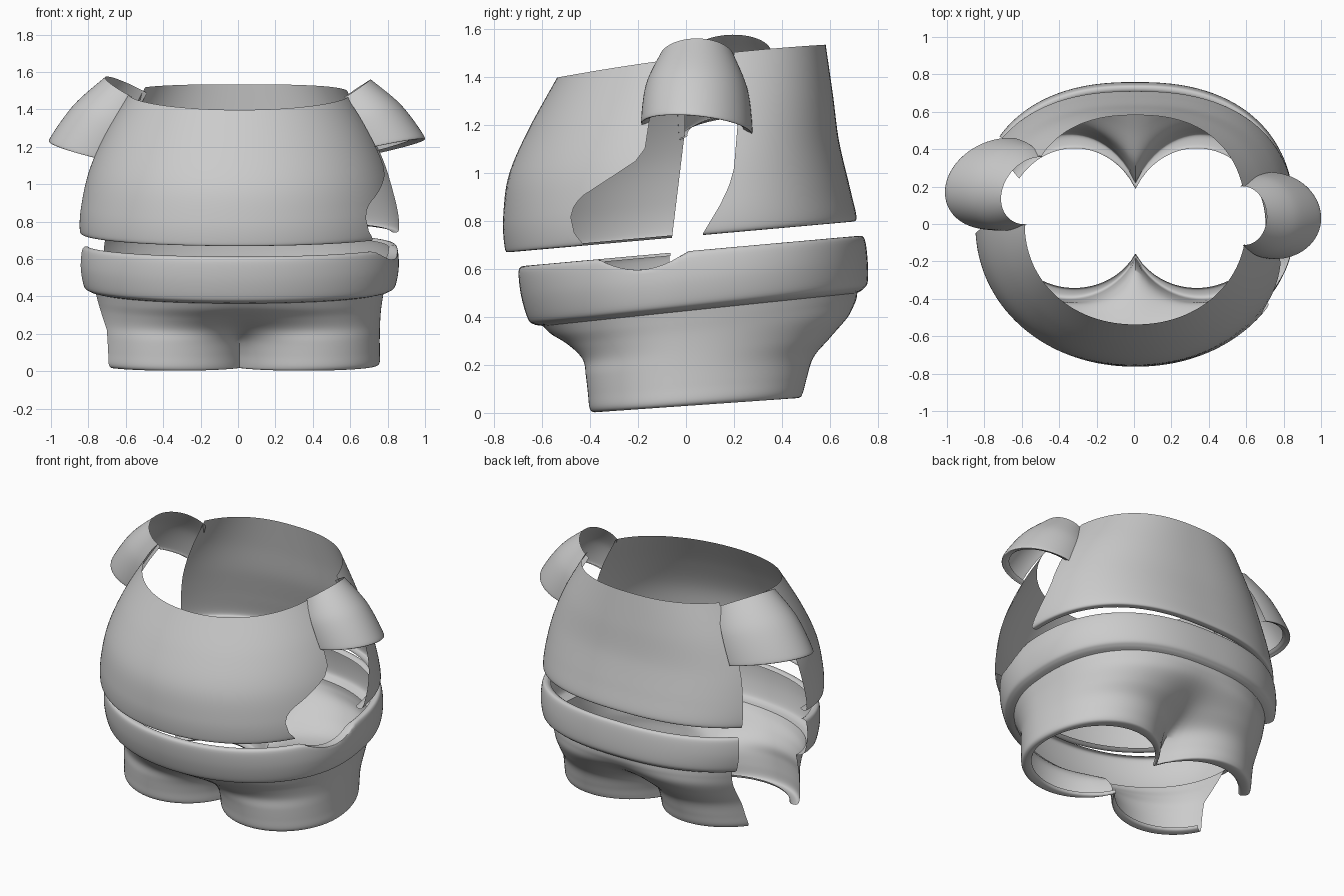
import bpy, bmesh
from math import sin, cos, asin, pi, sqrt, radians

if "Cube" in bpy.data.objects:
    bpy.data.objects.remove(bpy.data.objects["Cube"])


def smooth_rows(rows, sub=6):
    """Catmull-Rom resampling of a list of equal-length tuples."""
    out = []
    for i in range(len(rows) - 1):
        p0, p1 = rows[max(i - 1, 0)], rows[i]
        p2, p3 = rows[i + 1], rows[min(i + 2, len(rows) - 1)]
        for k in range(sub):
            t = k / sub
            out.append(tuple(
                0.5 * (2 * b + (c - a) * t + (2 * a - 5 * b + 4 * c - d) * t * t
                       + (3 * b - a - 3 * c + d) * t ** 3)
                for a, b, c, d in zip(p0, p1, p2, p3)))
    out.append(rows[-1])
    return out


def lerp_table(table, z):
    """Linear lookup in a (z, value) table."""
    if z <= table[0][0]:
        return table[0][1]
    for (z0, v0), (z1, v1) in zip(table, table[1:]):
        if z <= z1:
            return v0 + (v1 - v0) * (z - z0) / (z1 - z0)
    return table[-1][1]


def grids_to_object(name, grids):
    bm = bmesh.new()
    for grid in grids:
        vs = [[bm.verts.new(p) for p in row] for row in grid]
        for r0, r1 in zip(vs, vs[1:]):
            for j in range(len(r0) - 1):
                bm.faces.new((r0[j], r0[j + 1], r1[j + 1], r1[j]))
    bmesh.ops.remove_doubles(bm, verts=bm.verts, dist=1e-5)
    bmesh.ops.recalc_face_normals(bm, faces=bm.faces)
    me = bpy.data.meshes.new(name)
    bm.to_mesh(me)
    bm.free()
    ob = bpy.data.objects.new(name, me)
    bpy.context.collection.objects.link(ob)
    bpy.ops.object.select_all(action='DESELECT')
    ob.select_set(True)
    bpy.context.view_layer.objects.active = ob
    bpy.ops.object.shade_smooth_by_angle(angle=radians(60))
    return ob


def section(level, u):
    """Point on a tilted body section; w blends the oval into a two-leg outline."""
    z, slope, a, front, back, w = level
    w = max(0, min(1, w))
    n = 2.08 if sin(u) < 0 else 2.4 - 0.35 * w
    X = abs(cos(u)) ** (2 / n)
    oval = abs(sin(u)) ** (2 / n)
    soft = sqrt(X * X + (0.22 * (1 - w)) ** 2)
    legs = sqrt(max(0, 1 - ((min(soft, 1) - 0.47) / 0.53) ** 2)) if X < 0.47 else \
        sqrt(max(0, 1 - ((X - 0.47) / 0.53) ** 2))
    f = oval + (legs - oval) * w
    y = -front * f if sin(u) < 0 else back * f
    x = a * X * (1 if cos(u) > 0 else -1)
    bow = 0.055 * y * y * max(0, (z - 1) / 0.48)
    return x + 0.008, y, z + slope * y - bow


def panel(rows, start, end, steps):
    grid = []
    for lv in rows:
        u0, u1 = start(lv), end(lv)
        grid.append([section(lv, u0 + (u1 - u0) * j / steps) for j in range(steps + 1)])
    return grid


def angle_at(y, lv):
    """Section parameter on the right side where the outline reaches y."""
    r, n = (y / lv[4], 2.4) if y > 0 else (-y / lv[3], 2.08)
    v = asin(min(1, r) ** (n / 2))
    return v if y > 0 else -v


LEFT_BACK = pi - 0.60

# shirt: front and back panels, open at both sides, hem rolled inwards
shirt_rows = smooth_rows([
    (0.745, 0.089, 0.805, 0.710, 0.660, 0),
    (0.735, 0.089, 0.830, 0.738, 0.692, 0),
    (0.755, 0.089, 0.855, 0.755, 0.710, 0),
    (0.88, 0.092, 0.848, 0.762, 0.682, 0),
    (1.07, 0.10, 0.805, 0.738, 0.638, 0),
    (1.27, 0.112, 0.718, 0.655, 0.612, 0),
    (1.48, 0.125, 0.592, 0.537, 0.582, 0)], 8)
right_front = [(0.73, -0.42), (0.79, -0.465), (0.86, -0.48), (0.91, -0.465), (0.945, -0.43),
               (1.03, -0.28), (1.07, -0.21), (1.12, -0.17), (1.22, -0.155), (1.48, -0.11)]
right_back = [(0.74, 0.07), (0.85, 0.14), (0.93, 0.18), (1.0, 0.20), (1.18, 0.215), (1.48, 0.20)]
left_front = [(0.72, -0.06), (1.17, -0.005), (1.48, 0.0)]
grids_to_object("shirt", [
    panel(shirt_rows,
          lambda l: -pi - angle_at(lerp_table(left_front, l[0]), l),
          lambda l: angle_at(lerp_table(right_front, l[0]), l), 64),
    panel(shirt_rows,
          lambda l: angle_at(lerp_table(right_back, l[0]), l),
          lambda l: LEFT_BACK, 56)])

# waistband: tilted ring with rolled top, open at the left, notched at the right
band_rows = smooth_rows([
    (0.66, 0.09, 0.797, 0.648, 0.698, 0),
    (0.673, 0.09, 0.820, 0.673, 0.722, 0),
    (0.655, 0.09, 0.844, 0.697, 0.745, 0),
    (0.56, 0.097, 0.852, 0.688, 0.757, 0),
    (0.465, 0.106, 0.836, 0.660, 0.757, 0),
    (0.437, 0.106, 0.812, 0.635, 0.738, 0),
    (0.425, 0.105, 0.772, 0.597, 0.714, 0)])
band = panel(band_rows, lambda l: -pi + 0.09, lambda l: LEFT_BACK, 128)


def notch(p):
    x, y, z = p
    if x > 0 and -0.36 < y < 0.0:
        z = min(z, 0.673 + 0.09 * y - 0.06 * sin(pi * (y + 0.36) / 0.36) ** 0.8)
    return x, y, z


grids_to_object("waistband", [[[notch(p) for p in row] for row in band]])

# shorts: oval hips flowing into two joined leg openings with a rolled hem
shorts_rows = smooth_rows([
    (0.425, 0.105, 0.772, 0.597, 0.714, 0),
    (0.385, 0.105, 0.765, 0.565, 0.712, 0.08),
    (0.33, 0.10, 0.757, 0.505, 0.692, 0.28),
    (0.26, 0.09, 0.752, 0.445, 0.620, 0.58),
    (0.19, 0.08, 0.750, 0.424, 0.540, 0.85),
    (0.11, 0.07, 0.750, 0.41, 0.505, 0.97),
    (0.05, 0.07, 0.750, 0.402, 0.487, 1),
    (0.03, 0.07, 0.733, 0.385, 0.47, 1),
    (0.034, 0.07, 0.705, 0.352, 0.42, 1),
    (0.05, 0.07, 0.695, 0.342, 0.405, 1)])
leg_cut = [(0.05, 0.38), (0.24, 0.34), (0.36, 0.17), (0.42, 0.10)]
back_cut = [(0.05, 0.47), (0.40, 0.60)]
grids_to_object("shorts", [
    panel(shorts_rows, lambda l: -pi + lerp_table(leg_cut, l[0]), lambda l: -pi / 2, 36),
    panel(shorts_rows, lambda l: -pi / 2, lambda l: pi / 2, 72),
    panel(shorts_rows, lambda l: pi / 2, lambda l: pi - lerp_table(back_cut, l[0]), 26)])


# sleeves: flared caps, open towards the body, with a rolled mouth
def sleeve(name, side, top, mouth):
    """top / mouth: front x, back x, y centre, y radius, depth, z, z rise, tilt."""
    mid = tuple((p + q) / 2 + d for p, q, d in
                zip(top, mouth, (0, 0, 0, 0.018, 0.02, 0.015, 0, 0)))
    rim = tuple(p + d for p, d in zip(mouth, (0, 0, 0, -0.012, -0.02, -0.014, 0, 0)))
    lip = tuple(p + d for p, d in zip(mouth, (0, 0, 0, -0.035, -0.045, -0.003, 0, 0)))
    grid = []
    for fx, bx, yc, ry, depth, z, rise, tilt in smooth_rows([top, mid, mouth, rim, lip], 8):
        row = []
        for j in range(41):
            p = radians(-95 + 190 * j / 40)
            base = fx + (bx - fx) * (sin(p) + 1) / 2
            row.append((side * (base + depth * cos(p)), yc + ry * sin(p),
                        z + rise * cos(p) - tilt * sin(p)))
        grid.append(row)
    return grids_to_object(name, [grid])


sleeve("right_sleeve", 1, (0.59, 0.58, 0.045, 0.157, 0.125, 1.475, 0.085, 0),
       (0.75, 0.72, 0.045, 0.232, 0.26, 1.2, 0.055, 0.022))
sleeve("left_sleeve", -1, (0.582, 0.50, 0.178, 0.180, 0.165, 1.485, 0.09, -0.01),
       (0.77, 0.66, 0.215, 0.245, 0.285, 1.18, 0.07, -0.018))
